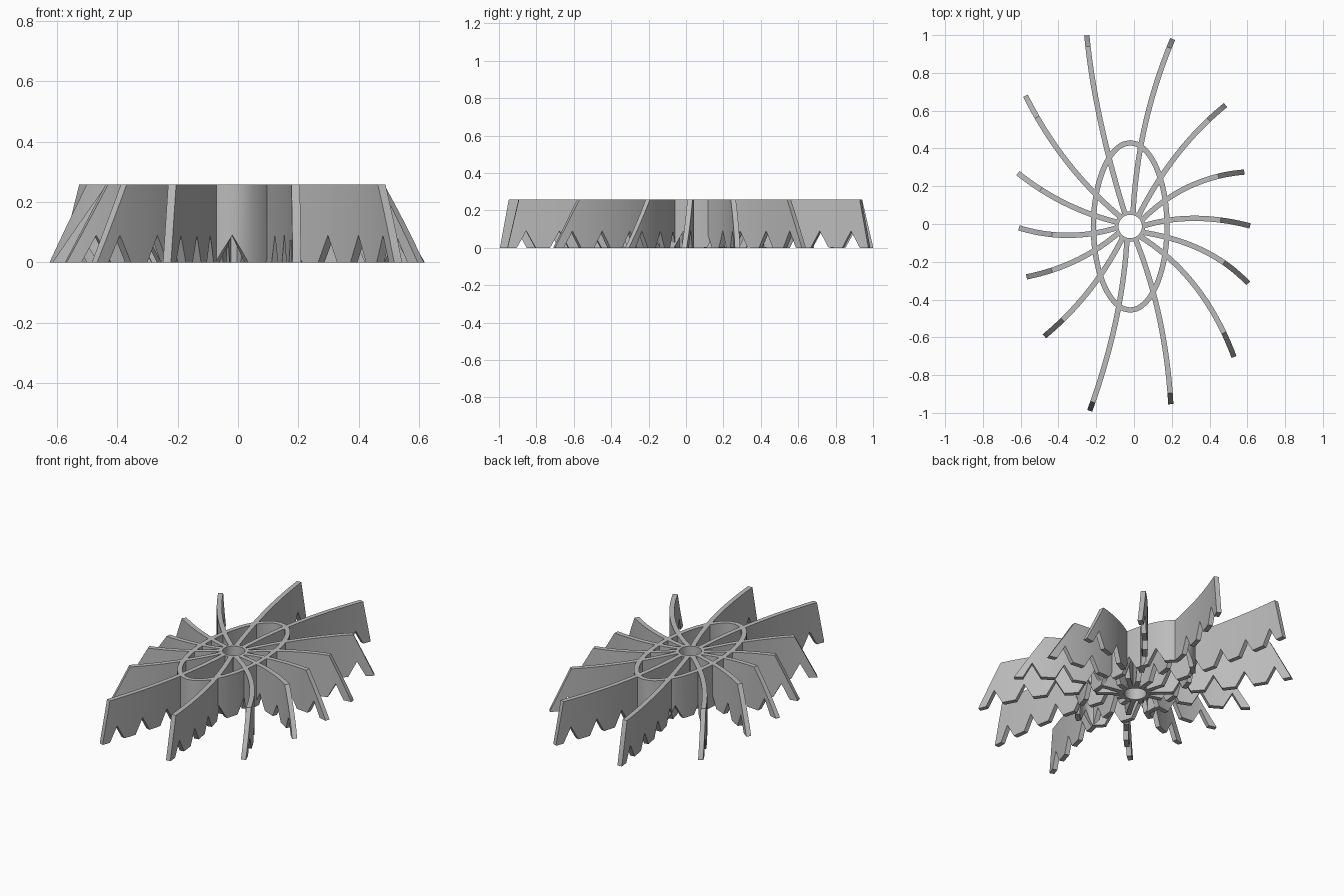
import bpy, bmesh, math
from mathutils import Vector

cube = bpy.data.objects.get("Cube")
if cube:
    bpy.data.objects.remove(cube, do_unlink=True)

HEIGHT, THICK = 0.257, 0.028
NOTCH_HALF, NOTCH_HEIGHT, NOTCH_STEP = 0.05, 0.09, 0.178
CENTRE = Vector((-0.02, -0.013))

grey = bpy.data.materials.new("light_grey")
grey.use_nodes = True
grey.diffuse_color = (0.5, 0.5, 0.5, 1)
grey.node_tree.nodes["Principled BSDF"].inputs["Base Color"].default_value = (0.5, 0.5, 0.5, 1)


def wall(name, path, notches_at, slant=0.0, closed=False):
    """Upright wall along a path, with V notches below and a sloping end."""
    dist = [0.0]
    for a, b in zip(path, path[1:]):
        dist.append(dist[-1] + (b - a).length)
    total = dist[-1]
    notches = notches_at(total)

    def point(s):
        i = next((k for k in range(1, len(dist) - 1) if dist[k] >= s), len(dist) - 1)
        side = path[i] - path[i - 1]
        f = (s - dist[i - 1]) / side.length
        before = path[i - 2] if i > 1 else (path[-2] if closed else path[0] - side)
        tangent = (side.normalized() + (path[i - 1] - before).normalized() * 0.001).normalized()
        return path[i - 1] + side * f, Vector((-tangent.y, tangent.x)) * THICK / 2

    # Stations: even steps plus every corner of the outline
    count = 64 if closed else 20
    stations = {round(total * i / count, 4) for i in range(count)}
    for n in notches:
        stations |= {round(v, 4) for v in (n - NOTCH_HALF, n, n + NOTCH_HALF)}
    if closed:
        stations = {round(s % total, 4) for s in stations}
    else:
        stations |= {round(total - slant, 4), total - 0.001}
    stations = sorted(s for s in stations if 0 <= s < total)

    bm = bmesh.new()
    rows = []
    for s in stations:
        gap = min([abs(s - n) for n in notches] + [abs(s - n - total) for n in notches if closed] + [1])
        low = NOTCH_HEIGHT * max(0, 1 - gap / NOTCH_HALF)
        high = HEIGHT if closed else min(HEIGHT, HEIGHT * (total - s) / slant)
        p, off = point(s)
        rows.append([bm.verts.new((*q, z)) for q, z in
                     ((p + off, low), (p - off, low), (p - off, high), (p + off, high))])
    pairs = list(zip(rows, rows[1:]))
    if closed:
        pairs.append((rows[-1], rows[0]))
    else:
        bm.faces.new(rows[0])
        bm.faces.new(rows[-1])
    for a, b in pairs:
        for k in range(4):
            j = (k + 1) % 4
            bm.faces.new((a[k], a[j], b[j], b[k]))
    finish(name, bm)


def finish(name, bm):
    bmesh.ops.recalc_face_normals(bm, faces=bm.faces)
    mesh = bpy.data.meshes.new(name)
    bm.to_mesh(mesh)
    bm.free()
    mesh.materials.append(grey)
    obj = bpy.data.objects.new(name, mesh)
    bpy.context.collection.objects.link(obj)
    bpy.ops.object.select_all(action="DESELECT")
    obj.select_set(True)
    bpy.context.view_layer.objects.active = obj
    bpy.ops.object.shade_smooth_by_angle(angle=math.radians(30))


def from_tip(total):
    return [total - 0.1 - NOTCH_STEP * i for i in range(8) if total - 0.1 - NOTCH_STEP * i > 0.06]


def around(total):
    return [total * i / 12 for i in range(12)]


# Curved blades: root, middle and tip of each, and slope length of the outer end
blades = [
    ((-0.05, 0.06), (-0.18, 0.555), (-0.25, 1.0), 0.06),
    ((-0.005, 0.06), (0.06, 0.53), (0.205, 0.98), 0.05),
    ((0.025, 0.045), (0.23, 0.37), (0.485, 0.63), 0.12),
    ((0.045, 0.025), (0.295, 0.2), (0.585, 0.275), 0.14),
    ((0.05, -0.01), (0.32, 0.03), (0.615, -0.01), 0.16),
    ((0.05, -0.045), (0.365, -0.14), (0.605, -0.315), 0.17),
    ((0.03, -0.065), (0.325, -0.33), (0.53, -0.705), 0.14),
    ((0.01, -0.085), (0.135, -0.5), (0.195, -0.955), 0.06),
    ((-0.037, -0.085), (-0.1, -0.53), (-0.235, -0.99), 0.05),
    ((-0.06, -0.072), (-0.24, -0.355), (-0.475, -0.595), 0.13),
    ((-0.085, -0.05), (-0.31, -0.195), (-0.57, -0.28), 0.14),
    ((-0.09, -0.02), (-0.35, -0.06), (-0.61, -0.02), 0.18),
    ((-0.09, 0.01), (-0.365, 0.11), (-0.615, 0.27), 0.15),
    ((-0.075, 0.04), (-0.355, 0.33), (-0.575, 0.68), 0.13),
]
for number, (root, middle, tip, slant) in enumerate(blades, 1):
    r, m, t = Vector(root), Vector(middle), Vector(tip)
    bend = m * 2 - (r + t) / 2
    curve = [r * (1 - u) ** 2 + bend * 2 * u * (1 - u) + t * u * u for u in (i / 40 for i in range(41))]
    wall(f"blade_{number}", curve, from_tip, slant)

# Oval ring tying the blades together
angles = [2 * math.pi * i / 96 - math.pi / 2 for i in range(97)]
wall("oval_ring", [CENTRE + Vector((0.195 * math.cos(a), 0.443 * math.sin(a))) for a in angles],
     around, closed=True)

# Round hub, open through the middle
bm = bmesh.new()
SIDES = 48
loops = []
for radius, z in ((0.08, 0), (0.08, HEIGHT), (0.062, HEIGHT), (0.062, 0)):
    loops.append([bm.verts.new((CENTRE.x + radius * math.cos(2 * math.pi * i / SIDES),
                                CENTRE.y + radius * math.sin(2 * math.pi * i / SIDES), z))
                  for i in range(SIDES)])
for k in range(4):
    a, b = loops[k], loops[(k + 1) % 4]
    for i in range(SIDES):
        j = (i + 1) % SIDES
        bm.faces.new((a[i], a[j], b[j], b[i]))
finish("hub", bm)
